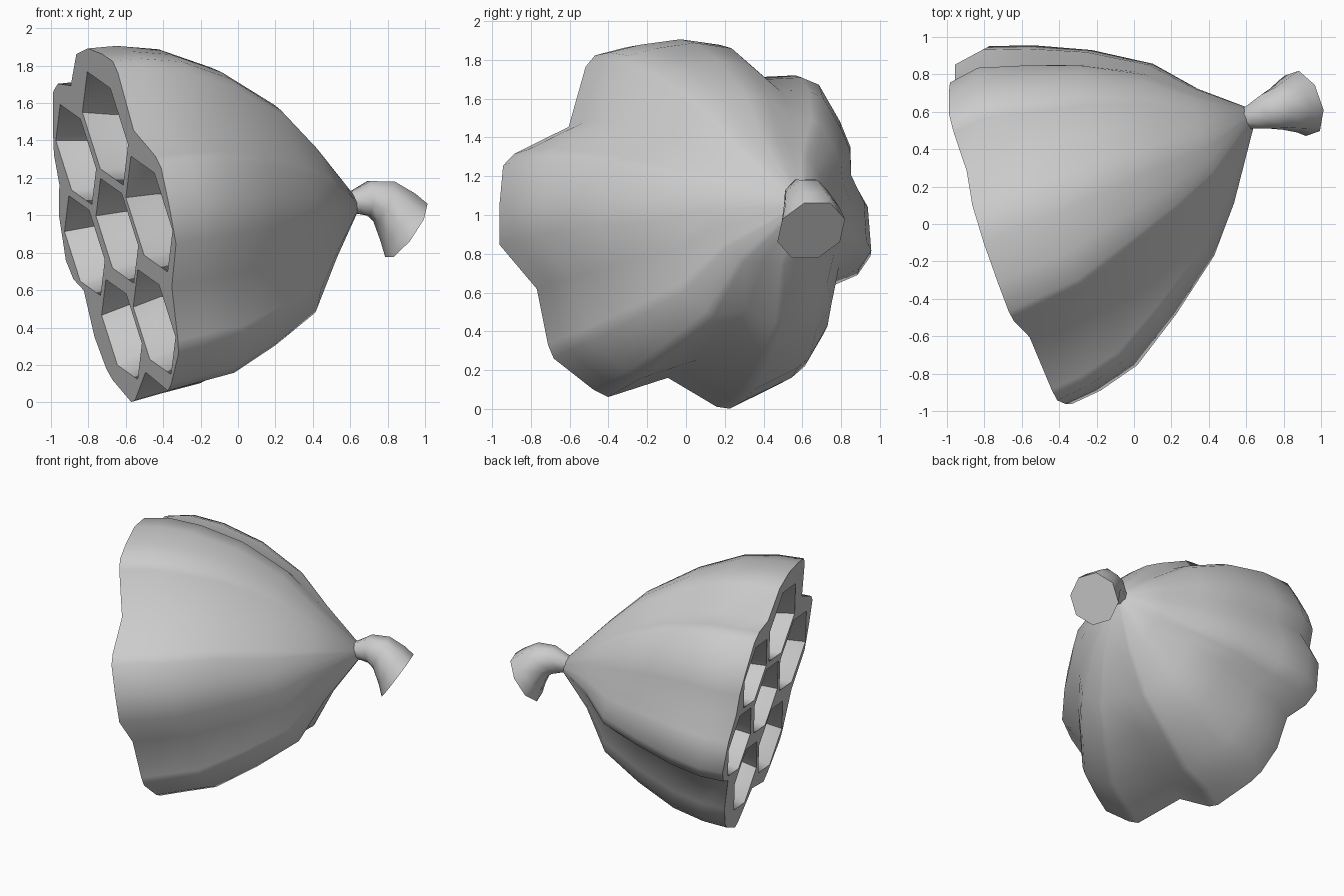
import bpy, bmesh, math
from mathutils import Vector

cube = bpy.data.objects.get("Cube")
if cube:
    bpy.data.objects.remove(cube, do_unlink=True)

grey = bpy.data.materials.new("plain grey")
grey.use_nodes = True
grey.diffuse_color = (0.6, 0.6, 0.6, 1)
grey.node_tree.nodes["Principled BSDF"].inputs["Base Color"].default_value = (0.6, 0.6, 0.6, 1)


def finish(bm, name, angle):
    bmesh.ops.recalc_face_normals(bm, faces=bm.faces)
    mesh = bpy.data.meshes.new(name)
    bm.to_mesh(mesh)
    bm.free()
    mesh.materials.append(grey)
    ob = bpy.data.objects.new(name, mesh)
    bpy.context.collection.objects.link(ob)
    bpy.ops.object.select_all(action='DESELECT')
    ob.select_set(True)
    bpy.context.view_layer.objects.active = ob
    bpy.ops.object.shade_smooth_by_angle(angle=math.radians(angle))


def bridge(bm, a, b):
    n = len(a)
    for i in range(n):
        bm.faces.new((a[i], a[(i + 1) % n], b[(i + 1) % n], b[i]))


# Cross sections from the open rim to the neck:
# centre x, y, z, scale in y, z, and how far the lobes fade into a circle
SECTIONS = [(-0.65, -0.045, 0.937, 0.965, 0.995, 0.0),
            (-0.50, 0.03, 0.965, 0.97, 0.98, 0.0),
            (-0.28, 0.10, 0.985, 0.90, 0.94, 0.0),
            (-0.02, 0.225, 1.015, 0.75, 0.815, 0.15),
            (0.25, 0.345, 1.02, 0.55, 0.625, 0.3),
            (0.43, 0.42, 1.06, 0.33, 0.35, 0.5),
            (0.62, 0.57, 1.06, 0.06, 0.06, 0.9)]


def place(p, section, lobed):
    cx, cy, cz, sy, sz, fade = section
    if lobed:
        p = p.lerp(p.normalized() * 0.9, fade)
    dy, dz = p.x * sy, p.y * sz
    return Vector((cx - 0.33 * dy - 0.18 * dz, cy + dy, cz + dz))


# Six-lobed outline (y, z)
OUTLINE = [(-0.49, 1.77), (-0.44, 1.83), (-0.28, 1.87), (-0.06, 1.90), (0.15, 1.87),
           (0.34, 1.70), (0.55, 1.71), (0.65, 1.67), (0.77, 1.47), (0.83, 1.33),
           (0.83, 1.17), (0.93, 1.00), (0.95, 0.76), (0.88, 0.66), (0.74, 0.60),
           (0.70, 0.35), (0.60, 0.18), (0.53, 0.12), (0.28, 0.00), (0.21, 0.01),
           (-0.05, 0.16), (-0.37, 0.06), (-0.45, 0.10), (-0.66, 0.26), (-0.69, 0.33),
           (-0.75, 0.62), (-0.95, 0.85), (-0.95, 1.05), (-0.93, 1.26), (-0.87, 1.32),
           (-0.58, 1.46)]
outline = [Vector((y, z - 0.94)) for y, z in OUTLINE]

# Hexagonal openings: three corners and their opposites
CORNERS = [Vector(v) for v in ((0.14, 0.327), (-0.22, 0.233), (-0.36, -0.093))]
CORNERS += [-v for v in CORNERS]
# Centre (y, z) and size of each cell
CELLS = [(0, -0.02, 0.86), (-0.11, 0.53, 0.93), (-0.59, 0.07, 0.95), (-0.35, -0.51, 0.86),
         (0.22, -0.55, 0.82), (0.59, -0.10, 0.82), (0.46, 0.39, 0.82)]

# Lobed shell, honeycomb rim and tapering cells in one mesh
bm = bmesh.new()
rim_edges = []


def add_tube(points, sections, lobed=False):
    loops = [[bm.verts.new(place(p, s, lobed)) for p in points] for s in sections]
    for a, b in zip(loops, loops[1:]):
        bridge(bm, a, b)
    bm.faces.new(loops[-1])
    first = loops[0]
    for i in range(len(first)):
        rim_edges.append(bm.edges.get((first[i], first[(i + 1) % len(first)])))


add_tube(outline, SECTIONS, lobed=True)
inner = SECTIONS[:1] + [(x, y, z, sy * 0.95, sz * 0.95, f) for x, y, z, sy, sz, f in SECTIONS[1:5]]
for y, z, size in CELLS:
    add_tube([Vector((y, z)) + k * size for k in CORNERS], inner)
bmesh.ops.triangle_fill(bm, use_beauty=True, use_dissolve=False, edges=rim_edges)
finish(bm, "honeycomb_pod", 64)

# Bent stem flaring to an eight-sided end: position, radius, direction
PATH = [((0.57, 0.55, 1.06), 0.055, (1, 0.2, 0.35)),
        ((0.63, 0.575, 1.07), 0.07, (1, 0.25, 0.3)),
        ((0.70, 0.60, 1.09), 0.10, (1, 0.25, 0.0)),
        ((0.78, 0.62, 1.075), 0.125, (0.9, 0.27, -0.4)),
        ((0.855, 0.64, 0.99), 0.16, (0.8, 0.27, -0.53)),
        ((0.90, 0.645, 0.92), 0.185, (0.77, 0.27, -0.55))]
bm = bmesh.new()
rings = []
for pos, r, d in PATH:
    d = Vector(d).normalized()
    side = Vector((0, 0, 1)).cross(d).normalized()
    up = d.cross(side)
    rings.append([bm.verts.new(Vector(pos) + r * (math.cos(a) * side + math.sin(a) * up))
                  for a in (math.tau * (i + 0.5) / 8 for i in range(8))])
for a, b in zip(rings, rings[1:]):
    bridge(bm, a, b)
bm.faces.new(rings[0])
bm.faces.new(rings[-1])
finish(bm, "stem", 54)
